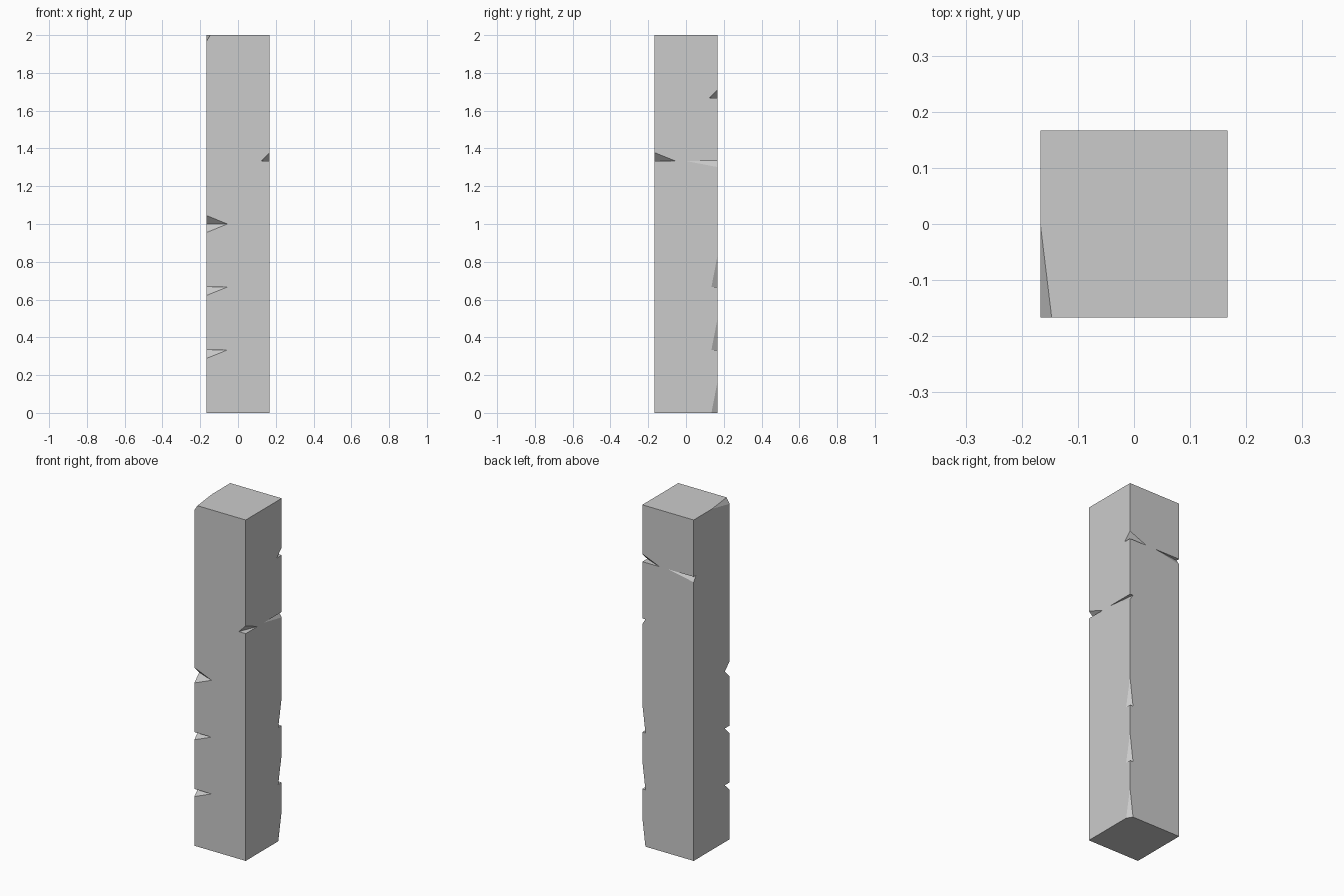
import bpy, bmesh
from mathutils import Vector

if "Cube" in bpy.data.objects:
    bpy.data.objects.remove(bpy.data.objects["Cube"])

H = 1 / 6          # half width of the square post
STEP = 1 / 3       # notches sit on a regular vertical rhythm
E = 0.01           # cutter overshoot outside the post


def make_object(name, bm):
    bmesh.ops.recalc_face_normals(bm, faces=bm.faces)
    mesh = bpy.data.meshes.new(name)
    bm.to_mesh(mesh)
    bm.free()
    obj = bpy.data.objects.new(name, mesh)
    bpy.context.collection.objects.link(obj)
    return obj


def add_chip(bm, sx, sy, level, dx, dy, dz, ups):
    """Pyramid that chips the corner (sx, sy) at a level, upwards and/or downwards."""
    ez = E if level in (0, 6) else 0
    k = 1 + E / dx + E / dy + ez / dz
    base = Vector((sx * (H + E), sy * (H + E), level * STEP - ups[0] * ez))
    points = [base, base - Vector((sx * dx * k, 0, 0)), base - Vector((0, sy * dy * k, 0))]
    points += [base + Vector((0, 0, up * dz * k)) for up in ups]
    verts = [bm.verts.new(p) for p in points]
    bmesh.ops.convex_hull(bm, input=verts)


# Square post
bm = bmesh.new()
bmesh.ops.create_cube(bm, size=1)
for v in bm.verts:
    v.co = (v.co.x * 2 * H, v.co.y * 2 * H, (v.co.z + 0.5) * 2)
post = make_object("post", bm)

# Chipped corners: x side, y side, level, x/y/z lengths, directions
cut = bmesh.new()
for level, ups in ((1, (-1,)), (2, (-1,)), (3, (-1, 1))):
    add_chip(cut, -1, -1, level, 0.111, 0.045, 0.045, ups)
for level in (0, 1, 2):
    add_chip(cut, 1, 1, level, 0.02, 0.032, 0.165, (1,))
add_chip(cut, 1, -1, 4, 0.045, 0.111, 0.045, (1,))
add_chip(cut, 1, 1, 5, 0.111, 0.045, 0.045, (1,))
add_chip(cut, 1, 1, 4, 0.02, 0.165, 0.032, (-1,))
add_chip(cut, -1, 1, 5, 0.165, 0.02, 0.032, (-1,))
add_chip(cut, -1, -1, 6, 0.02, 0.165, 0.032, (-1,))
cutter = make_object("chip_cutters", cut)
cutter.hide_render = True

# Carve the chips, then drop the helper
mod = post.modifiers.new("chips", "BOOLEAN")
mod.operation = "DIFFERENCE"
mod.solver = "EXACT"
mod.object = cutter
bpy.context.view_layer.objects.active = post
post.select_set(True)
bpy.ops.object.modifier_apply(modifier=mod.name)
bpy.data.objects.remove(cutter)
